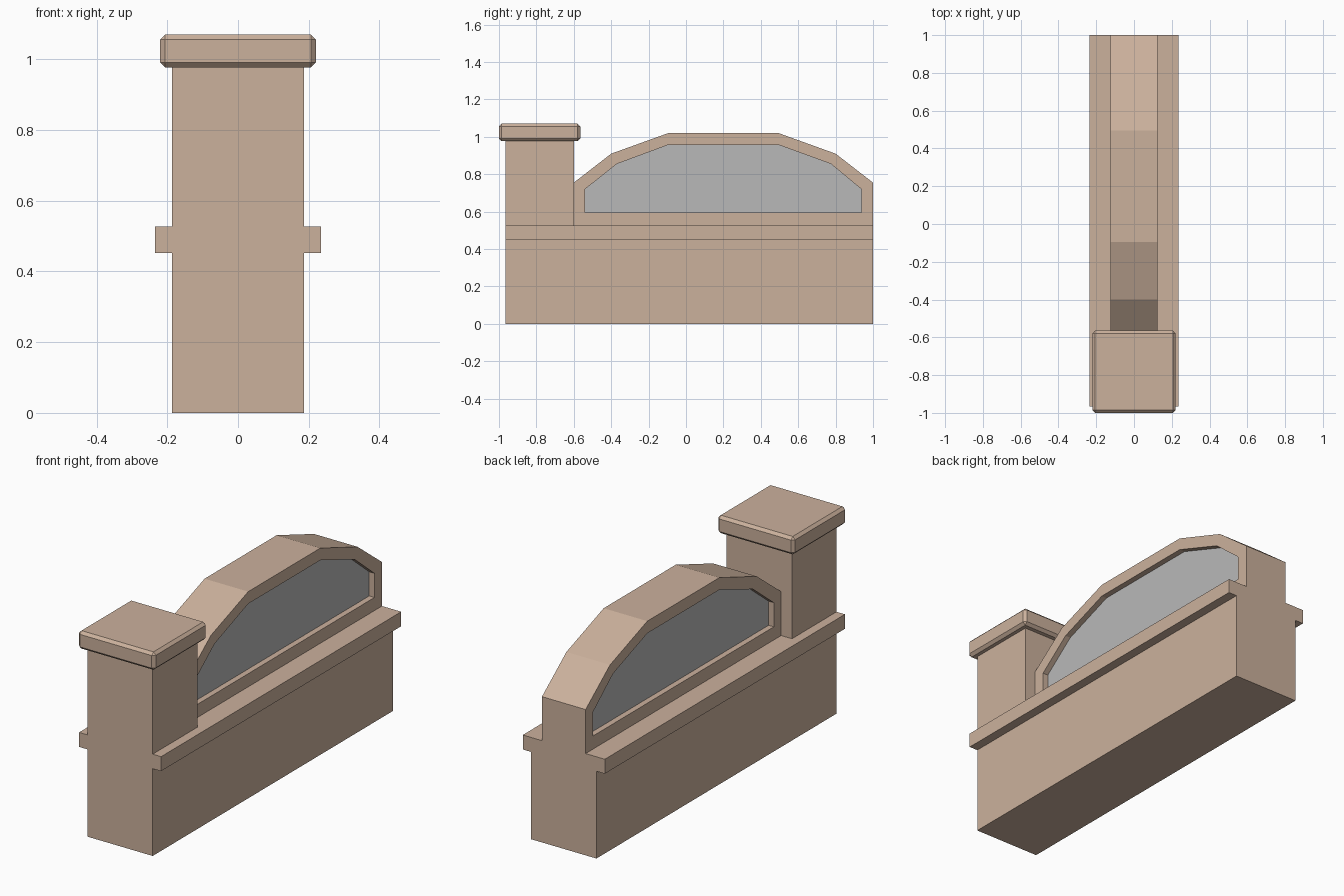
import bpy, bmesh
from mathutils import Vector

cube = bpy.data.objects.get("Cube")
if cube:
    bpy.data.objects.remove(cube, do_unlink=True)


def material(name, colour):
    mat = bpy.data.materials.new(name)
    mat.use_nodes = True
    mat.diffuse_color = colour
    node = next(n for n in mat.node_tree.nodes if n.type == 'BSDF_PRINCIPLED')
    node.inputs["Base Color"].default_value = colour
    return mat


stone = material("tan stone", (0.6, 0.44, 0.335, 1))
grey = material("grey panel", (0.485, 0.485, 0.485, 1))


def finish(name, bm, mats):
    bmesh.ops.recalc_face_normals(bm, faces=bm.faces)
    mesh = bpy.data.meshes.new(name)
    bm.to_mesh(mesh)
    bm.free()
    for mat in mats:
        mesh.materials.append(mat)
    obj = bpy.data.objects.new(name, mesh)
    bpy.context.collection.objects.link(obj)
    return obj


def box(name, low, high):
    bm = bmesh.new()
    bmesh.ops.create_cube(bm, size=1)
    low, high = Vector(low), Vector(high)
    for v in bm.verts:
        v.co = (low + high) / 2 + v.co * (high - low)
    return finish(name, bm, [stone])


def bridge(bm, a, b):
    for i in range(len(a)):
        j = (i + 1) % len(a)
        bm.faces.new((a[i], a[j], b[j], b[i]))


FRONT, BACK, LEDGE_TOP = -0.965, 1.0, 0.527

# Base wall and its projecting ledge, one cross-section run front to back
half = [(0.187, 0), (0.187, 0.452), (0.235, 0.452), (0.235, LEDGE_TOP)]
section = half + [(-x, z) for x, z in reversed(half)]
bm = bmesh.new()
ends = [[bm.verts.new((x, y, z)) for x, z in section] for y in (FRONT, BACK)]
bridge(bm, *ends)
for end in ends:
    bm.faces.new(end)
finish("base_with_ledge", bm, [stone])

# Pillar and chamfered cap at the front
box("pillar", (-0.187, FRONT, LEDGE_TOP), (0.187, -0.6, 0.98))
cap = box("pillar_cap", (-0.22, -1, 0.977), (0.22, -0.565, 1.07))
bevel = cap.modifiers.new("chamfer", 'BEVEL')
bevel.width = 0.014
bevel.segments = 1

# Arched wall with a recessed grey panel on both sides
outer = [(-0.6, LEDGE_TOP), (-0.6, 0.755), (-0.4, 0.91), (-0.095, 1.02),
         (0.495, 1.02), (0.8, 0.91), (1, 0.755), (1, LEDGE_TOP)]
inner = [(-0.54, 0.595), (-0.54, 0.72), (-0.37, 0.855), (-0.095, 0.957),
         (0.495, 0.957), (0.775, 0.855), (0.938, 0.72), (0.938, 0.595)]
bm = bmesh.new()
rims = []
for side in (-1, 1):
    rim, lip, recess = [[bm.verts.new((side * x, y, z)) for y, z in points]
                        for x, points in ((0.125, outer), (0.125, inner), (0.095, inner))]
    bridge(bm, rim, lip)
    bridge(bm, lip, recess)
    bm.faces.new(recess).material_index = 1
    rims.append(rim)
bridge(bm, *rims)
finish("arched_wall", bm, [stone, grey])
